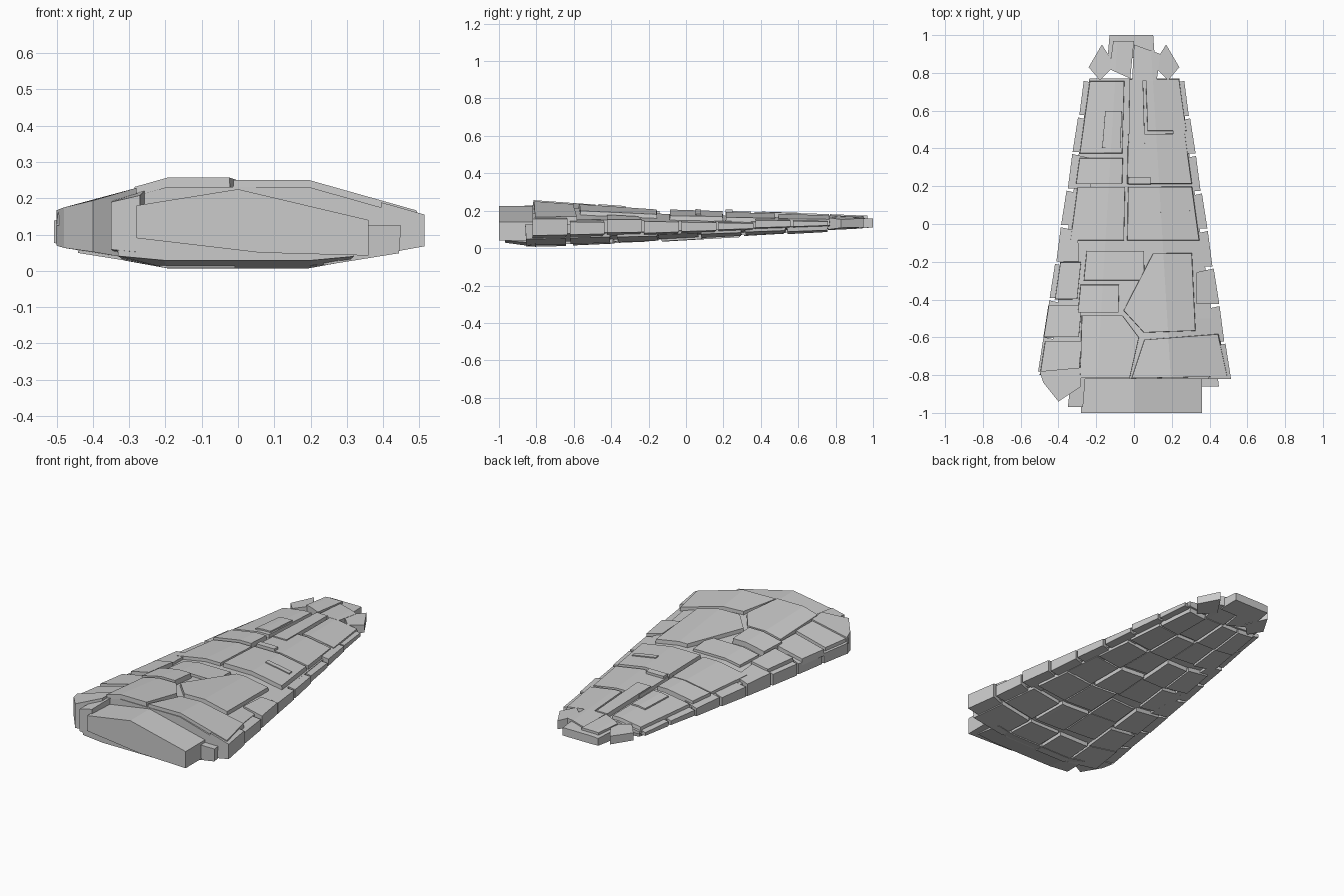
import bpy, bmesh, random
from mathutils import Vector

if "Cube" in bpy.data.objects:
    bpy.data.objects.remove(bpy.data.objects["Cube"])

random.seed(4)

# Heights along the length: y, ridge, upper edge, lower edge, keel
PROFILE = [(-1, .225, .15, .065, .04), (-.82, .245, .155, .07, .012), (-.2, .2, .155, .08, .04),
           (.76, .17, .145, .11, .095), (1, .16, .15, .12, .115)]


def half_width(y):
    return .385 - .157 * y


def skin(x, y, upper):
    """Height of the hull skin: flat crown, then a slope out to the edge."""
    t = min(max((abs(x) / half_width(y) - .38) / .62, 0), 1)
    for p, q in zip(PROFILE, PROFILE[1:]):
        if y <= q[0]:
            break
    f = min(max((y - p[0]) / (q[0] - p[0]), 0), 1)
    crown, edge = (1, 2) if upper else (4, 3)
    h = [p[i] + (q[i] - p[i]) * f for i in (crown, edge)]
    return h[0] * (1 - t) + h[1] * t


def block(name, outline, top=None, bottom=None, taper=.97, cuts=()):
    """Faceted slab following the hull skin; None leaves that side at mid height."""
    bm = bmesh.new()
    c = sum((Vector(p) for p in outline), Vector((0, 0))) / len(outline)
    rings = []
    for z, own, other in ((0, bottom, top), (1, top, bottom)):
        s = taper if own is not None and other is None else 1
        rings.append([bm.verts.new(((x - c.x) * s + c.x, (y - c.y) * s + c.y, z)) for x, y in outline])
    n = len(outline)
    for ring in rings:
        bm.faces.new(ring)
    for i in range(n):
        j = (i + 1) % n
        bm.faces.new((rings[0][i], rings[0][j], rings[1][j], rings[1][i]))
    planes = [((s * .146, 0, 0), (s, .06, 0)) for s in (-1, 1)] + [((0, y, 0), (0, 1, 0)) for y in cuts]
    for co, no in planes:
        bmesh.ops.bisect_plane(bm, geom=bm.verts[:] + bm.edges[:] + bm.faces[:], plane_co=co, plane_no=no)
    for v in bm.verts:
        lift = top if v.co.z > .5 else bottom
        v.co.z = .125 if lift is None else max(0, skin(v.co.x, v.co.y, v.co.z > .5) + lift)
    finish(name, bm)


def finish(name, bm):
    bmesh.ops.recalc_face_normals(bm, faces=bm.faces[:])
    me = bpy.data.meshes.new(name)
    bm.to_mesh(me)
    bm.free()
    bpy.context.collection.objects.link(bpy.data.objects.new(name, me))


def quad(x0, x1, y0, y1, skew=0):
    """Quad whose sides lean inwards with the hull taper."""
    k = half_width(y1) / half_width(y0)
    return [(x0, y0), (x1, y0 + skew), (x1 * k, y1 + skew), (x0 * k, y1)]


# Core slab
block("core", quad(-.46, .46, -.82, .77), -.014, .014, 1, (-.5, -.2, .2))

# Front slab with a sloping roof
bm = bmesh.new()
face = bm.faces.new([bm.verts.new((x, -1, z)) for x, z in
                     [(-.28, .09), (.06, .05), (.36, .042), (.36, .14), (0, .225), (-.28, .18)]])
back = bmesh.ops.extrude_face_region(bm, geom=[face], use_keep_orig=True)
for v in back["geom"]:
    if isinstance(v, bmesh.types.BMVert):
        v.co.y = -.75
finish("front_slab", bm)

# Upper plates: lift, then x and y range
UPPER = [
    (.006, -.48, -.29, -.6, -.43), (.002, -.5, -.29, -.8, -.62), (.012, -.42, -.3, -.4, -.2),
    (.016, -.3, -.08, -.47, -.32), (0, -.27, .06, -.3, -.14), (.004, -.34, -.05, -.09, .2),
    (.01, -.04, .35, -.09, .2), (.006, -.04, .31, .21, .48), (.012, -.31, -.06, .21, .35),
    (.006, -.29, -.06, .37, .76), (.014, -.17, -.07, .4, .6), (.012, -.03, .06, .36, .77),
    (.005, .07, .28, .49, .77), (.02, -.03, .09, .21, .25), (.016, .14, .3, .05, .08),
]
for i, (lift, *box) in enumerate(UPPER):
    block(f"upper_plate_{i}", quad(*box), lift)

# Large angular plates round the front hump
block("hump_left", [(-.29, -.82), (-.02, -.82), (.03, -.6), (-.06, -.48), (-.28, -.48)], .012)
block("hump_right", [(-.02, -.82), (.5, -.81), (.45, -.58), (.05, -.61)], .006)
block("hump_top", [(.05, -.58), (.33, -.57), (.31, -.15), (.1, -.15), (-.06, -.46)], .008)

# Lower plates: staggered rows of slabs under the hull
for r in range(7):
    y0 = -.86 + r * .233
    for k in range(4):
        s = random.uniform(-.05, .05) if 0 < r < 6 else 0
        w = half_width(y0)
        x0 = (k * .435 - .86) * w
        block(f"lower_plate_{r}_{k}", quad(x0, x0 + .42 * w, y0 + s, y0 + s + .223, -s / 3),
              None, random.uniform(-.011, .005), .95)

# Rim blocks along both sides
for s, side in ((-1, "left"), (1, "right")):
    y0 = -.82 if s > 0 else -.78
    step = (.77 - y0) / 8
    for i in range(8):
        a, b = y0 + i * step, y0 + (i + 1) * step - .012
        w0, w1 = half_width(a) - .005 * (i % 2), half_width(b)
        block(f"{side}_rim_block_{i}", [(s * w0, a), (s * w1, b), (s * (w1 - .09), b - .02), (s * (w0 - .12), a)],
              random.uniform(-.018, .002), random.uniform(-.004, .012))

# Narrow end: three chunks with a splinter on each side
block("nose_left", [(-.13, .82), (-.02, .77), (0, .97), (-.11, .97)], .012, 0)
block("nose_centre", quad(-.14, .11, .88, 1), -.002, -.004)
block("nose_right", [(-.01, .76), (.12, .76), (.14, .9), (0, .95)], .006, .002)
for s, side in ((-1, "left"), (1, "right")):
    block(f"nose_splinter_{side}", [(s * .24, .83), (s * .18, .76), (s * .1, .84), (s * .17, .95)], .005, -.003)

# Front left splinters and the slab below the front
block("front_splinter_outer", [(-.5, -.78), (-.48, -.84), (-.4, -.94), (-.28, -.86), (-.28, -.76)], .01, 0)
block("front_splinter_inner", quad(-.35, -.27, -.97, -.8), -.005, .01)
block("front_under_slab", quad(-.34, .33, -.97, -.8), None, -.006)
